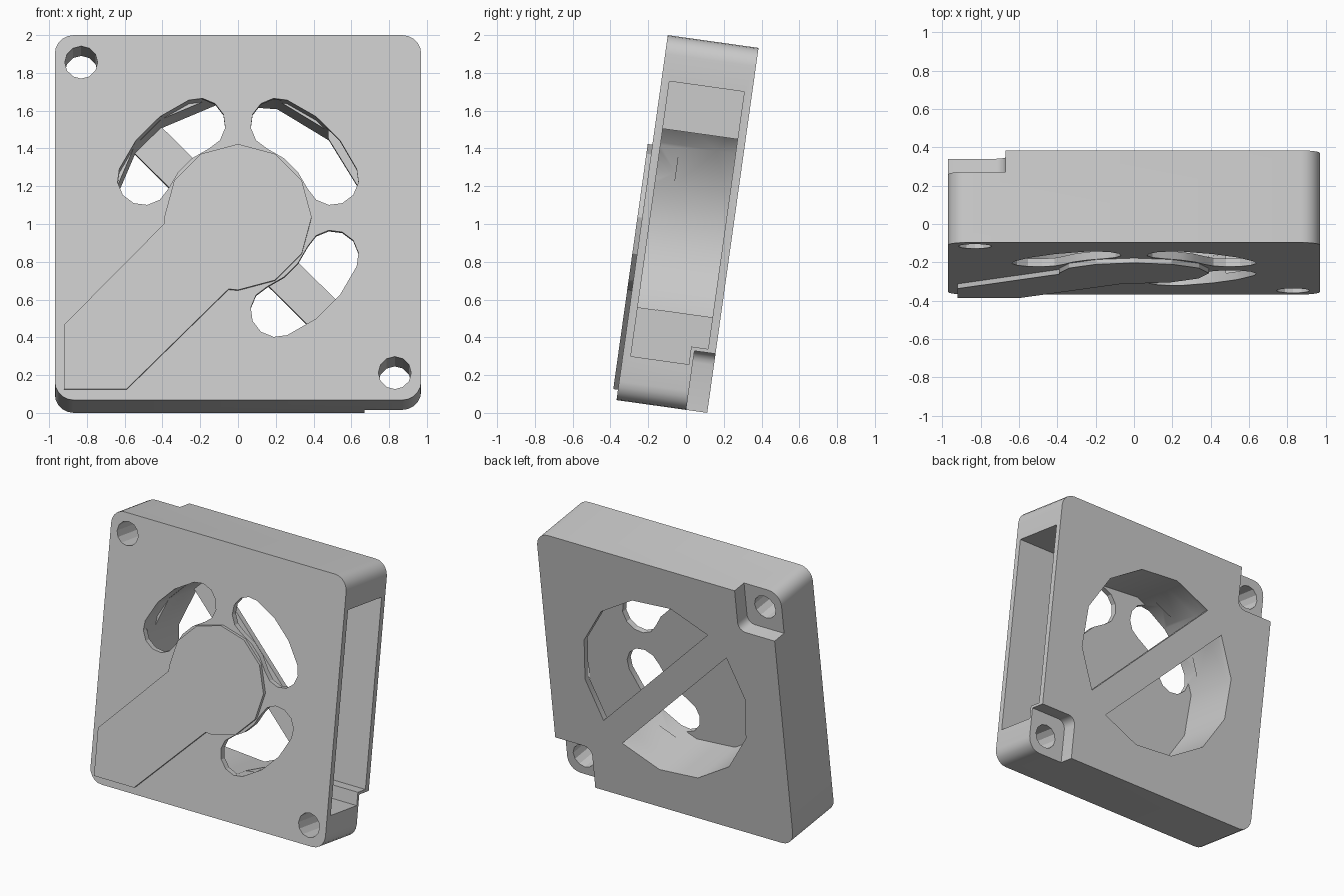
import bpy, bmesh
from math import sin, cos, radians, asin, degrees
from mathutils import Matrix

cube = bpy.data.objects.get("Cube")
if cube:
    bpy.data.objects.remove(cube)

W, H, D = 0.97, 0.9755, 0.2425   # half width, height, depth
INNER = 0.2                      # half depth of the chamber
R = 0.68                         # chamber radius
TILT = Matrix.Translation((0, 0.008, 1.0)) @ Matrix.Rotation(radians(-8), 4, 'X')

grey = bpy.data.materials.new("light grey plastic")
grey.use_nodes = True
grey.diffuse_color = (0.6, 0.6, 0.6, 1)
grey.node_tree.nodes["Principled BSDF"].inputs["Base Color"].default_value = (0.6, 0.6, 0.6, 1)


def arc(cx, cz, r, a0, a1, n):
    """Points on an arc in the XZ plane, n segments."""
    angles = [radians(a0 + (a1 - a0) * i / n) for i in range(n + 1)]
    return [(cx + r * cos(a), cz + r * sin(a)) for a in angles]


def prism(name, outline, y0, y1):
    """Extrude an XZ outline from y0 to y1."""
    bm = bmesh.new()
    face = bm.faces.new([bm.verts.new((x, y0, z)) for x, z in outline])
    out = bmesh.ops.extrude_face_region(bm, geom=[face])
    verts = [v for v in out["geom"] if isinstance(v, bmesh.types.BMVert)]
    bmesh.ops.translate(bm, verts=verts, vec=(0, y1 - y0, 0))
    bmesh.ops.recalc_face_normals(bm, faces=bm.faces)
    mesh = bpy.data.meshes.new(name)
    bm.to_mesh(mesh)
    bm.free()
    mesh.materials.append(grey)
    obj = bpy.data.objects.new(name, mesh)
    bpy.context.collection.objects.link(obj)
    return obj


def rect(x0, x1, z0, z1):
    return [(x0, z0), (x1, z0), (x1, z1), (x0, z1)]


def combine(target, tool, operation='DIFFERENCE'):
    """Apply a boolean and delete the tool."""
    mod = target.modifiers.new("bool", 'BOOLEAN')
    mod.operation, mod.object, mod.solver = operation, tool, 'EXACT'
    bpy.context.view_layer.update()
    deps = bpy.context.evaluated_depsgraph_get()
    mesh = bpy.data.meshes.new_from_object(target.evaluated_get(deps))
    target.modifiers.clear()
    target.data = mesh
    bpy.data.objects.remove(tool)


# Housing block with rounded corners
r = 0.1
outline = []
for sx, sz, a in ((1, 1, 0), (-1, 1, 90), (-1, -1, 180), (1, -1, 270)):
    outline += arc(sx * (W - r), sz * (H - r), r, a, a + 90, 5)
housing = prism("housing", outline, -D, D)

# Round chamber and the side outlet
half = degrees(asin(0.1 / R))
arcs = [arc(0, 0, R, s + half, s + 180 - half, 6) for s in (-45, 135)]
combine(housing, prism("chamber_cut", arcs[0] + arcs[1], -INNER, INNER))
combine(housing, prism("outlet_cut", rect(0.48, W + 0.1, -0.735, 0.735), -INNER, INNER))

# Half-round back openings, leaving a diagonal bar
for points in arcs:
    combine(housing, prism("back_opening_cut", points, 0.1, D + 0.1))

# Curved front slots
for mid in (45, 135, -45):
    a0, a1, c = radians(mid - 22.5), radians(mid + 22.5), 0.54
    slot = (arc(0, 0, R, mid - 22.5, mid + 22.5, 3)
            + arc(c * cos(a1), c * sin(a1), 0.14, mid + 22.5, mid + 202.5, 6)[1:]
            + arc(0, 0, 0.4, mid + 22.5, mid - 22.5, 3)[1:]
            + arc(c * cos(a0), c * sin(a0), 0.14, mid - 202.5, mid - 22.5, 6)[1:-1])
    combine(housing, prism("slot_cut", slot, -D - 0.1, -0.1))

# Lining that closes the outlet around the lower notch
combine(housing, prism("notch_lining", rect(0.63, W, -0.76, -0.64), 0.11, 0.22), 'UNION')

# Mounting tabs: corner notch from behind and a through hole
for s in (1, -1):
    notch = [(1.1, -1.1), (1.1, -0.66)] + arc(0.73, -0.72, 0.06, 90, 180, 4) + [(0.67, -1.1)]
    combine(housing, prism("notch_cut", [(s * x, s * z) for x, z in notch], 0.13, D + 0.1))
    combine(housing, prism("hole_cut", arc(s * 0.83, -s * 0.83, 0.087, 0, 360, 12)[:-1], -D - 0.1, D + 0.1))

# Raised hub cover with an arm to the lower corner
cover = (arc(0, 0, 0.39, -90, 180, 9)
         + [(-0.39, -0.035), (-0.92, -0.575), (-0.92, -0.92), (-0.59, -0.92), (-0.05, -0.385)])
hub_cover = prism("hub_cover", cover, -D - 0.025, -D + 0.005)

# Tilt and shade
for obj in (housing, hub_cover):
    obj.matrix_world = TILT
    bpy.ops.object.select_all(action='DESELECT')
    obj.select_set(True)
    bpy.context.view_layer.objects.active = obj
    bpy.ops.object.shade_smooth_by_angle(angle=radians(29))
